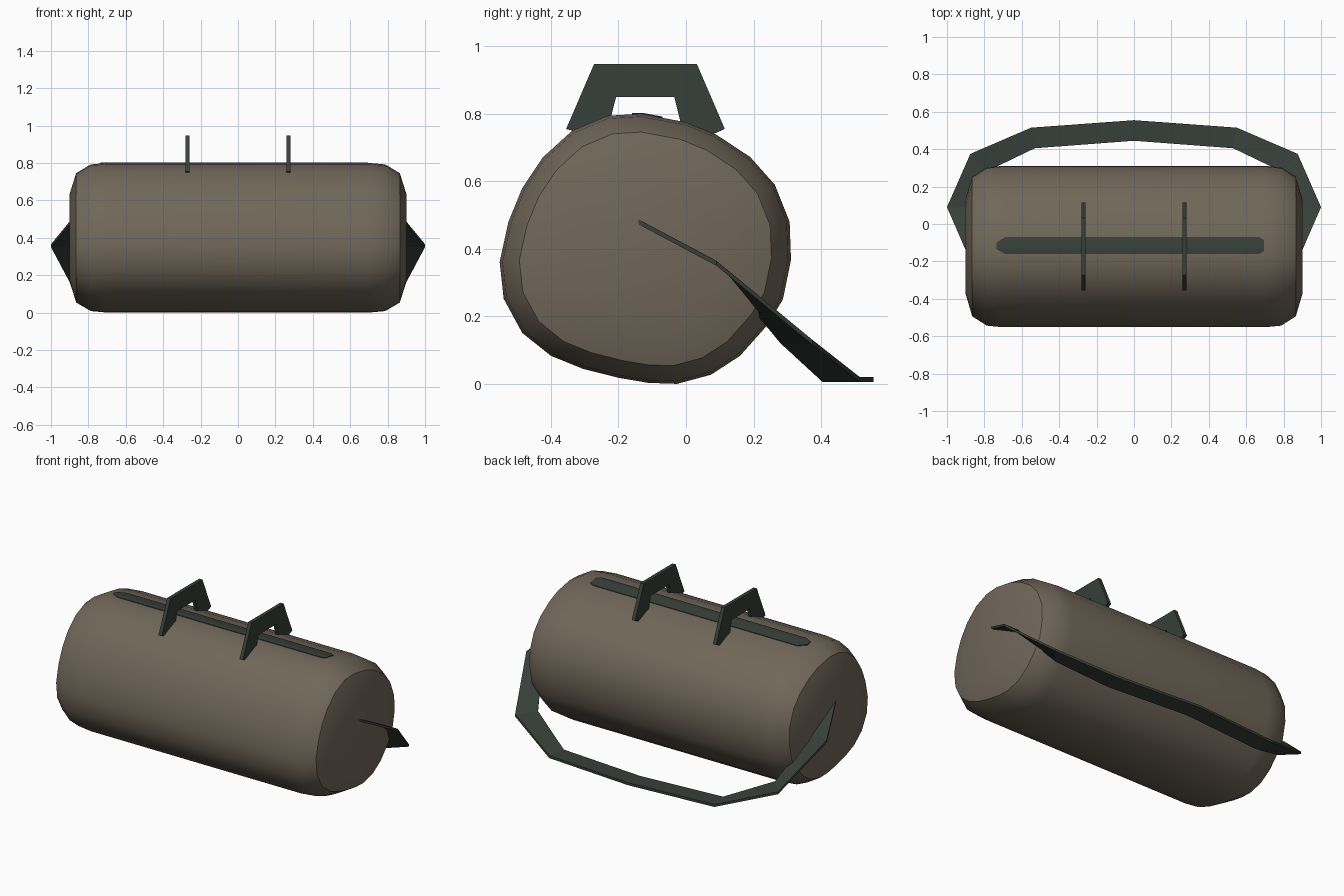
import bpy, bmesh, math

if "Cube" in bpy.data.objects:
    bpy.data.objects.remove(bpy.data.objects["Cube"])


def material(name, rgb):
    m = bpy.data.materials.new(name)
    m.diffuse_color = (*rgb, 1)
    m.use_nodes = True
    m.node_tree.nodes["Principled BSDF"].inputs["Base Color"].default_value = m.diffuse_color
    return m


canvas = material("brown canvas", (0.165, 0.135, 0.10))
webbing = material("dark green webbing", (0.038, 0.050, 0.041))


def make_object(name, bm, mat, smooth=False):
    bmesh.ops.recalc_face_normals(bm, faces=bm.faces[:])
    mesh = bpy.data.meshes.new(name)
    bm.to_mesh(mesh)
    bm.free()
    mesh.materials.append(mat)
    if smooth:
        mesh.shade_smooth()
        mesh.set_sharp_from_angle(angle=math.radians(32))
    ob = bpy.data.objects.new(name, mesh)
    bpy.context.collection.objects.link(ob)
    return ob


def loft(sections, closed_ends=True):
    """Skin a row of closed cross-sections."""
    bm = bmesh.new()
    rings = [[bm.verts.new(p) for p in s] for s in sections]
    n = len(rings[0])
    for a, b in zip(rings, rings[1:]):
        for i in range(n):
            j = (i + 1) % n
            bm.faces.new((a[i], a[j], b[j], b[i]))
    if closed_ends:
        bm.faces.new(rings[0])
        bm.faces.new(rings[-1])
    return bm


# Bag body: sagging round section (y, z), shrunk towards both ends
section = [(-.135, .80), (0, .775), (.09, .738), (.19, .672), (.263, .59), (.307, .48),
           (.311, .367), (.287, .25), (.242, .175), (.16, .083), (.074, .027), (-.027, 0),
           (-.112, .003), (-.20, .018), (-.304, .044), (-.40, .083), (-.485, .151),
           (-.54, .252), (-.552, .361), (-.526, .48), (-.485, .58), (-.425, .67),
           (-.337, .75), (-.233, .794)]
CY, CZ = -.12, .398
half = [(.90, .59), (.865, .865), (.787, .98), (.70, 1.0)]
rings = [(-x, s) for x, s in half] + [(x, s) for x, s in reversed(half)]
body = loft([[(x, CY + (y - CY) * s, CZ + (z - CZ) * s) for y, z in section]
             for x, s in rings])
make_object("bag_body", body, canvas, smooth=True)

# Zip strip lying along the top
zip_rows = [(-.735, -.135, -.10), (-.69, -.16, -.07), (.67, -.16, -.07), (.695, -.145, -.085)]
zip_sections = []
for x, y0, y1 in zip_rows:
    mid = -.13
    zr = .803 - (y1 - mid) * .19
    zip_sections.append([(x, y0, .802), (x, mid, .803), (x, y1, zr),
                         (x, y1, zr - .009), (x, mid, .794), (x, y0, .793)])
make_object("zip_strip", loft(zip_sections), webbing)

# Pair of carry handles, flat frames extruded along x
outline = [(-.355, .755), (-.272, .948), (.032, .948), (.115, .755), (.07, .735),
           (0, .71), (-.035, .85), (-.207, .85), (-.243, .71), (-.30, .74)]
for side, cx in (("left", -.27), ("right", .27)):
    frame = loft([[(cx + d, y, z) for y, z in outline] for d in (-.011, .011)])
    make_object(side + "_handle", frame, webbing)

# Shoulder strap: outer and inner edge of one half, mirrored across x
outer = [(.90, -.14, .487), (1.0, .09, .365), (.875, .375, .13), (.55, .515, .02), (0, .555, .02)]
inner = [(.80, -.14, .487), (.89, .09, .365), (.79, .28, .135), (.53, .405, .02), (0, .445, .02)]
T = .015
strap_sections = []
for o, i in zip(outer, inner):
    strap_sections.append([o, i, (i[0], i[1], i[2] - T), (o[0], o[1], o[2] - T)])
mirrored = [[(-x, y, z) for x, y, z in s] for s in strap_sections[:-1]]
make_object("shoulder_strap", loft(strap_sections + mirrored[::-1]), webbing)
